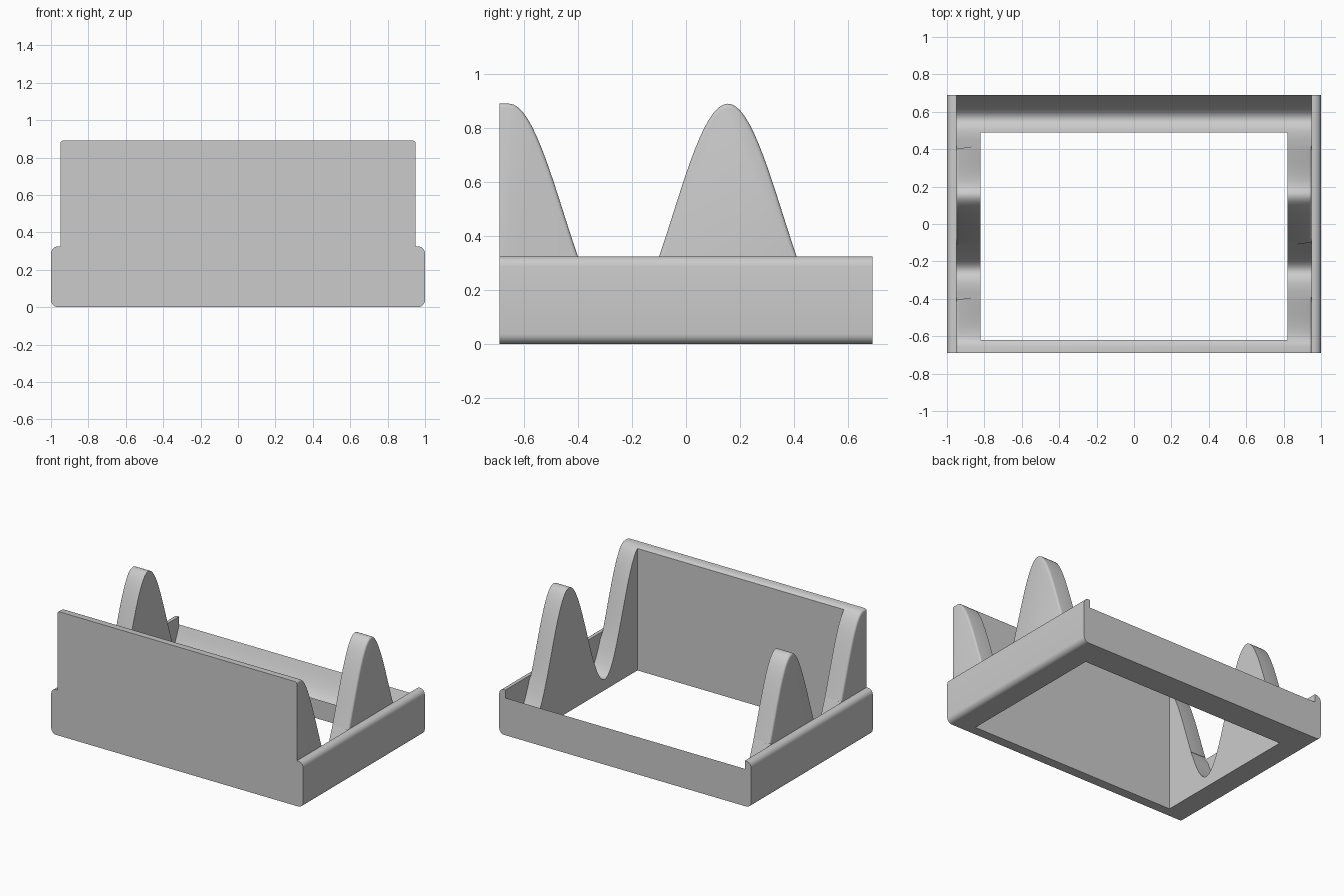
import bpy, bmesh, math

cube = bpy.data.objects.get("Cube")
if cube:
    bpy.data.objects.remove(cube, do_unlink=True)

FRONT, BACK = -0.69, 0.69
RAIL_TOP, INNER = 0.325, 0.95
PEAK, PERIOD = 0.155, 0.81

grey = bpy.data.materials.new("light grey")
grey.use_nodes = True
colour = (0.6, 0.6, 0.6, 1)
grey.diffuse_color = colour
grey.node_tree.nodes["Principled BSDF"].inputs["Base Color"].default_value = colour


def prism(name, points, offset, bevel_rule=None):
    """Closed profile extruded along an offset."""
    bm = bmesh.new()
    face = bm.faces.new([bm.verts.new(p) for p in points])
    new = bmesh.ops.extrude_face_region(bm, geom=[face])["geom"]
    moved = [v for v in new if isinstance(v, bmesh.types.BMVert)]
    bmesh.ops.translate(bm, verts=moved, vec=offset)
    bmesh.ops.recalc_face_normals(bm, faces=bm.faces)
    if bevel_rule:
        edges = [e for e in bm.edges if bevel_rule(e)]
        bmesh.ops.bevel(bm, geom=edges, offset=0.014, segments=3,
                        profile=0.5, affect='EDGES')
    mesh = bpy.data.meshes.new(name)
    bm.to_mesh(mesh)
    bm.free()
    mesh.materials.append(grey)
    obj = bpy.data.objects.new(name, mesh)
    bpy.context.collection.objects.link(obj)
    return obj


def combine(target, other, operation):
    mod = target.modifiers.new(operation.lower(), 'BOOLEAN')
    mod.object = other
    mod.operation = operation
    mod.solver = 'EXACT'
    bpy.context.view_layer.objects.active = target
    bpy.ops.object.modifier_apply(modifier=mod.name)
    bpy.data.objects.remove(other, do_unlink=True)


# Wavy body: cosine top with a flat crest along the front
def wave(y):
    y = max(y, PEAK - PERIOD)
    return 0.484 + 0.406 * math.cos(math.tau * (y - PEAK) / PERIOD)


start = PEAK - PERIOD
steps = 80
ys = [FRONT] + [start + (BACK - start) * i / steps for i in range(steps + 1)]
profile = [(-INNER, y, wave(y)) for y in ys]
profile += [(-INNER, BACK, 0), (-INNER, FRONT, 0)]


# Soften the outer edges of the wave where it rises above the rails
def exposed(edge):
    a, b = (v.co for v in edge.verts)
    return abs(a.x - b.x) < 0.001 and min(a.z, b.z) > RAIL_TOP - 0.03 \
        and abs(a.y - b.y) > 0.001


body = prism("wavy_frame", profile, (2 * INNER, 0, 0), exposed)

# Opening through the middle
hole = [(-0.82, -0.62, -0.1), (0.82, -0.62, -0.1),
        (0.82, 0.49, -0.1), (-0.82, 0.49, -0.1)]
combine(body, prism("opening_cutter", hole, (0, 0, 1.2)), 'DIFFERENCE')


# Side rails with rounded outer edges
def arc(cx, cz, r, first):
    return [(cx + r * math.cos(math.radians(first + 15 * i)),
             cz + r * math.sin(math.radians(first + 15 * i))) for i in range(7)]


R = 0.038
section = [(INNER, 0)] + arc(1 - R, R, R, 270) + arc(1 - R, RAIL_TOP - R, R, 0)
section += [(INNER, RAIL_TOP)]
rails = [prism(side + "_rail", [(s * x, FRONT, z) for x, z in section],
               (0, BACK - FRONT, 0)) for side, s in (("left", 1), ("right", -1))]

# Smooth the curves, keep the edges sharp
for obj in [body] + rails:
    bpy.ops.object.select_all(action='DESELECT')
    obj.select_set(True)
    bpy.context.view_layer.objects.active = obj
    bpy.ops.object.shade_smooth_by_angle(angle=math.radians(32))
